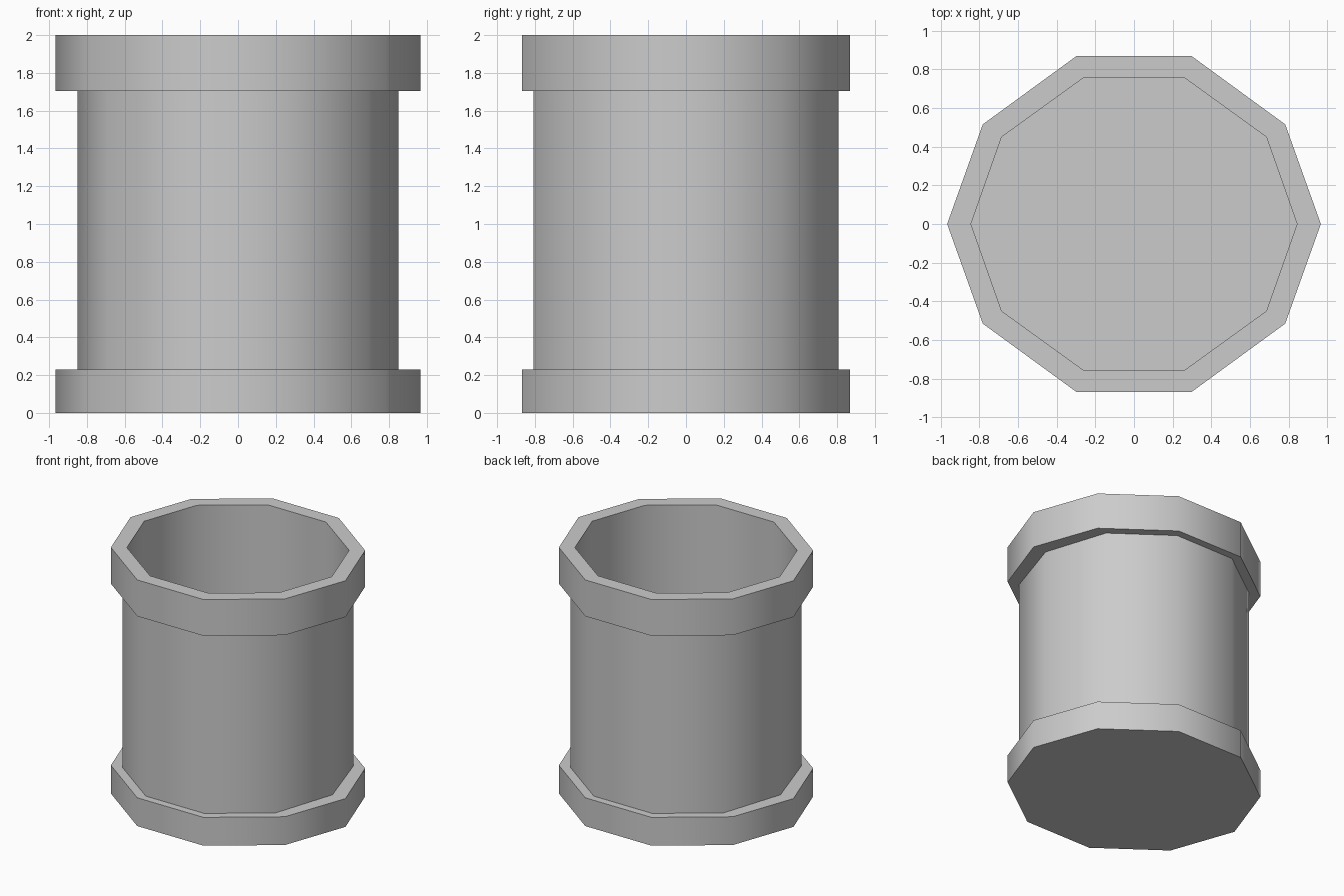
import bpy, bmesh, math

if "Cube" in bpy.data.objects:
    bpy.data.objects.remove(bpy.data.objects["Cube"])

# Quarter outlines of the ten-sided cross-sections
RIM = [(0.966, 0), (0.782, 0.515), (0.298, 0.868)]
INNER = [(0.843, 0), (0.684, 0.45), (0.262, 0.755)]
BODY = [(0.85 * math.cos(math.radians(a)), 0.85 * math.sin(math.radians(a)))
        for a in (0, 36, 72)]


def full(q):
    a, b, c = q
    half = [a, b, c, (-c[0], c[1]), (-b[0], b[1])]
    return half + [(-x, -y) for x, y in half]


# Stack of loops: outside from the base up, over the rim, down the inside
stack = [(RIM, 0), (RIM, 0.23), (BODY, 0.23), (BODY, 1.705),
         (RIM, 1.705), (RIM, 2.0), (INNER, 2.0), (INNER, 0.2)]

bm = bmesh.new()
loops = [[bm.verts.new((x, y, z)) for x, y in full(q)] for q, z in stack]
for lo, hi in zip(loops, loops[1:]):
    for i in range(10):
        j = (i + 1) % 10
        bm.faces.new((lo[i], lo[j], hi[j], hi[i]))

# Closed base and inner floor
bm.faces.new(loops[0][::-1])
bm.faces.new(loops[-1])
bmesh.ops.recalc_face_normals(bm, faces=bm.faces)

mesh = bpy.data.meshes.new("banded_pot")
bm.to_mesh(mesh)
bm.free()
pot = bpy.data.objects.new("banded_pot", mesh)
bpy.context.collection.objects.link(pot)

# Smooth sides, sharp rims
bpy.context.view_layer.objects.active = pot
pot.select_set(True)
bpy.ops.object.shade_smooth_by_angle(angle=math.radians(50))
